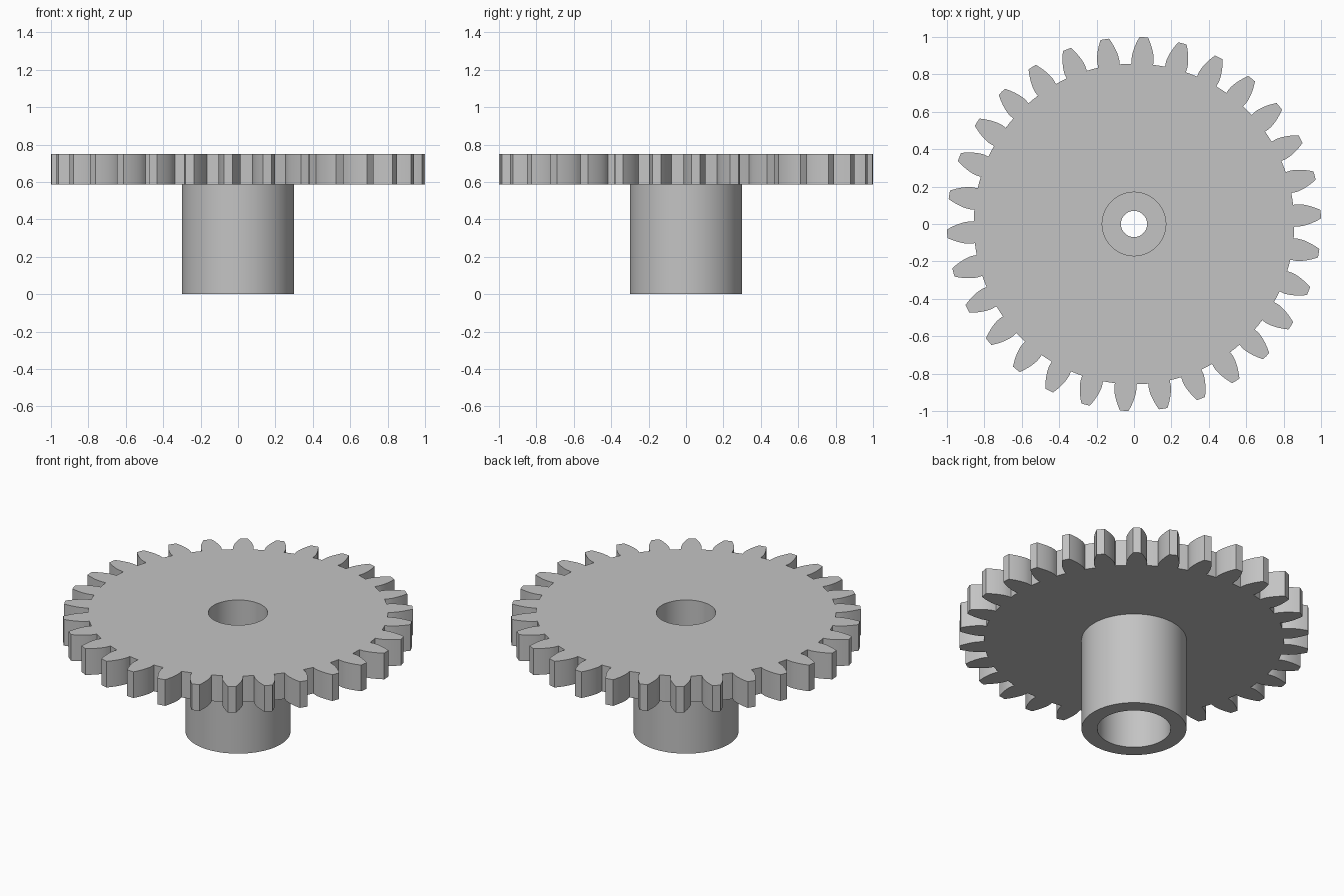
import bpy
import bmesh
from math import acos, cos, pi, radians, sin, sqrt, tan, tau
from mathutils import Vector

if "Cube" in bpy.data.objects:
    bpy.data.objects.remove(bpy.data.objects["Cube"], do_unlink=True)

TEETH = 30
TIP_R, PITCH_R, ROOT_R = 1.0, 0.9375, 0.857
BASE_R = PITCH_R * cos(radians(20))
PHASE = radians(3)
PLATE_BOTTOM, PLATE_TOP = 0.585, 0.75
BORE_R, SEGMENTS = 0.17, 96

grey = bpy.data.materials.new("plain grey")
grey.use_nodes = True
grey.diffuse_color = (0.55, 0.55, 0.55, 1)
grey.node_tree.nodes["Principled BSDF"].inputs["Base Color"].default_value = grey.diffuse_color


def polar(r, a):
    return Vector((r * cos(a), r * sin(a), 0))


def involute(r):
    a = acos(min(1, BASE_R / r))
    return tan(a) - a


def half_angle(r):
    """Half the angular tooth width at radius r."""
    return pi / (2 * TEETH) + involute(PITCH_R) - involute(max(r, BASE_R))


def gear_outline():
    steps = 7
    radii = [ROOT_R] + [BASE_R + (TIP_R - BASE_R) * (i / steps) for i in range(steps + 1)]
    points = []
    for t in range(TEETH):
        mid = PHASE + t * tau / TEETH
        points += [polar(r, mid - half_angle(r)) for r in radii]
        points.append(polar(TIP_R, mid))
        points += [polar(r, mid + half_angle(r)) for r in reversed(radii)]
        points.append(polar(ROOT_R, mid + pi / TEETH))
    return points


def finish(obj):
    """Clean the mesh, colour it and shade it with sharp corners."""
    bm = bmesh.new()
    bm.from_mesh(obj.data)
    bmesh.ops.remove_doubles(bm, verts=bm.verts, dist=0.0001)
    bmesh.ops.recalc_face_normals(bm, faces=bm.faces)
    bm.to_mesh(obj.data)
    bm.free()
    obj.data.materials.clear()
    obj.data.materials.append(grey)
    bpy.ops.object.select_all(action="DESELECT")
    obj.select_set(True)
    bpy.context.view_layer.objects.active = obj
    bpy.ops.object.shade_smooth_by_angle(angle=radians(30))


# Toothed plate: filled outline with a round bore, extruded
curve = bpy.data.curves.new("gear_plate", "CURVE")
curve.dimensions = "2D"
curve.fill_mode = "BOTH"
curve.extrude = (PLATE_TOP - PLATE_BOTTOM) / 2
bore = [polar(BORE_R, tau * i / SEGMENTS) for i in range(SEGMENTS)]
for loop in (gear_outline(), bore):
    spline = curve.splines.new("POLY")
    spline.points.add(len(loop) - 1)
    for point, co in zip(spline.points, loop):
        point.co = (*co, 1)
    spline.use_cyclic_u = True
plate = bpy.data.objects.new("gear_plate", curve)
plate.location.z = (PLATE_TOP + PLATE_BOTTOM) / 2
bpy.context.collection.objects.link(plate)
bpy.ops.object.select_all(action="DESELECT")
plate.select_set(True)
bpy.context.view_layer.objects.active = plate
bpy.ops.object.convert(target="MESH")
finish(bpy.context.view_layer.objects.active)

# Hub: turned sleeve with an inner web and a small screw hole
profile = [(0.3, 0), (0.3, PLATE_BOTTOM), (BORE_R, PLATE_BOTTOM), (BORE_R, 0.4),
           (0.07, 0.4), (0.07, 0.3), (0.21, 0.3), (0.21, 0)]
bm = bmesh.new()
verts = [bm.verts.new((r, 0, z)) for r, z in profile]
edges = [bm.edges.new((verts[i - 1], verts[i])) for i in range(len(verts))]
bmesh.ops.spin(bm, geom=verts + edges, cent=(0, 0, 0), axis=(0, 0, 1),
               angle=tau, steps=SEGMENTS, use_merge=True)
mesh = bpy.data.meshes.new("hub")
bm.to_mesh(mesh)
bm.free()
hub = bpy.data.objects.new("hub", mesh)
bpy.context.collection.objects.link(hub)
finish(hub)
